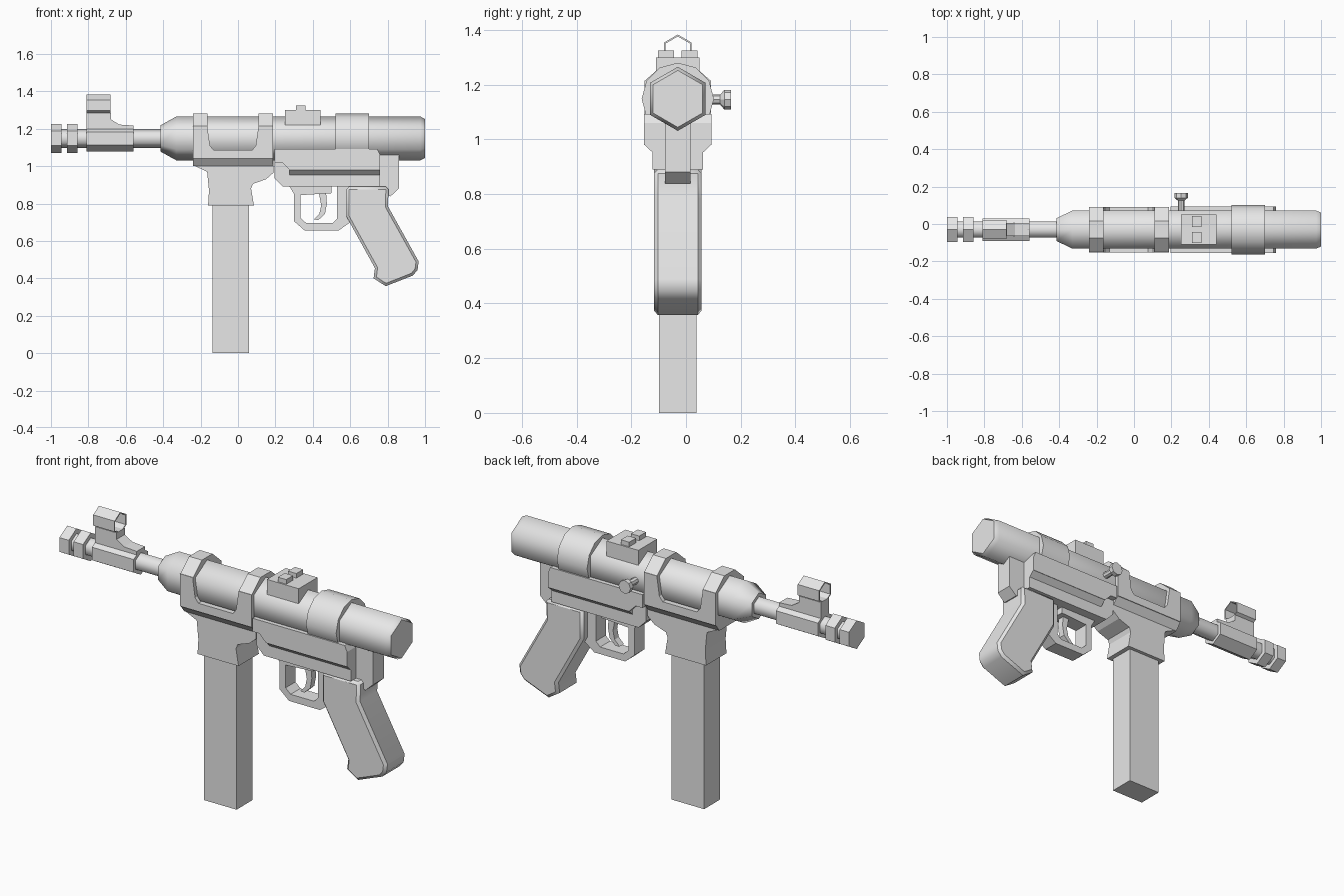
import bpy, bmesh, math

cube = bpy.data.objects.get("Cube")
if cube:
    bpy.data.objects.remove(cube, do_unlink=True)

MID = -0.03    # side-to-side symmetry plane
AXIS = 1.148   # height of the barrel axis

metal = bpy.data.materials.new("plain_grey")
metal.use_nodes = True
metal.diffuse_color = (0.8, 0.8, 0.8, 1)
metal.node_tree.nodes["Principled BSDF"].inputs["Base Color"].default_value = (0.8, 0.8, 0.8, 1)


def loft(name, rings, smooth=None, closed=False):
    """Join rings of equal point count into a skin, capped unless closed."""
    bm = bmesh.new()
    rows = [[bm.verts.new(p) for p in ring] for ring in rings]
    pairs = list(zip(rows, rows[1:])) + ([(rows[-1], rows[0])] if closed else [])
    for a, b in pairs:
        for i in range(len(a)):
            j = (i + 1) % len(a)
            bm.faces.new((a[i], a[j], b[j], b[i]))
    if not closed:
        bm.faces.new(rows[0])
        bm.faces.new(rows[-1])
    bmesh.ops.recalc_face_normals(bm, faces=bm.faces)
    mesh = bpy.data.meshes.new(name)
    bm.to_mesh(mesh)
    bm.free()
    mesh.materials.append(metal)
    obj = bpy.data.objects.new(name, mesh)
    bpy.context.collection.objects.link(obj)
    if smooth:
        bpy.ops.object.select_all(action='DESELECT')
        obj.select_set(True)
        bpy.context.view_layer.objects.active = obj
        bpy.ops.object.shade_smooth_by_angle(angle=math.radians(smooth))
    return obj


def plate(name, outline, half, **kw):
    """Side outline (x, z) extruded evenly across the width."""
    return loft(name, [[(x, MID + s * half, z) for x, z in outline] for s in (-1, 1)], **kw)


def box(name, x0, x1, y0, y1, z0, z1):
    return loft(name, [[(x0, y0, z), (x1, y0, z), (x1, y1, z), (x0, y1, z)] for z in (z0, z1)])


def taper(name, x0, x1, levels):
    """Block along x whose half width changes with height."""
    section = [(-h, z) for h, z in levels] + [(h, z) for h, z in reversed(levels)]
    return loft(name, [[(x, MID + y, z) for y, z in section] for x in (x0, x1)])


def ring(x, r, n=6, zc=AXIS):
    """Regular polygon around the x direction with a corner on top."""
    return [(x, MID + r * math.sin(math.tau * i / n), zc + r * math.cos(math.tau * i / n))
            for i in range(n)]


def turned(name, stations, n=6, smooth=None):
    return loft(name, [ring(x, r, n) for x, r in stations], smooth)


# Receiver tube, barrel and rear collar
turned("receiver_tube", [(-0.415, 0.07), (-0.33, 0.117), (0.975, 0.117), (1.0, 0.104)], smooth=62)
turned("barrel", [(-0.95, 0.05), (-0.35, 0.05)], smooth=62)
turned("rear_collar", [(0.52, 0.132), (0.70, 0.132)], n=12, smooth=40)

# Muzzle rings and front sight
for i, x in enumerate((-1.0, -0.915)):
    turned(f"muzzle_ring_{i + 1}", [(x, 0.077), (x + 0.056, 0.077)])
turned("front_sight_base", [(-0.81, 0.07), (-0.56, 0.07)])
plate("front_sight_post", [(-0.81, 1.16), (-0.56, 1.16), (-0.56, 1.217), (-0.635, 1.222),
                           (-0.68, 1.25), (-0.68, 1.285), (-0.81, 1.285)], 0.035)
loft("front_sight_hood", [ring(x, r, 6, 1.325) for x, r in
                          ((-0.81, 0.058), (-0.682, 0.058), (-0.682, 0.051), (-0.81, 0.051))],
     closed=True)

# Rear sight
box("rear_sight_block", 0.25, 0.44, MID - 0.08, MID + 0.08, 1.215, 1.30)
for side, s in (("right", -1), ("left", 1)):
    y = MID + s * 0.043
    box(f"rear_sight_nub_{side}", 0.31, 0.36, y - 0.029, y + 0.029, 1.29, 1.325)

# Magazine housing: cradle with a scooped side, two bands over the tube, tapered neck
plate("housing_cradle", [(-0.24, 1.04), (0.187, 1.04), (0.187, 1.215), (0.11, 1.215),
                         (0.095, 1.11), (0.075, 1.085), (-0.13, 1.085), (-0.15, 1.11),
                         (-0.165, 1.215), (-0.24, 1.215)], 0.122)
for name, x in (("front_band", -0.24), ("rear_band", 0.11)):
    taper(name, x, x + 0.077, [(0.122, 1.06), (0.122, 1.213), (0.045, 1.28)])
taper("housing_taper", -0.24, 0.187, [(0.087, 1.0), (0.122, 1.045)])
plate("magazine_well", [(-0.16, 0.79), (0.085, 0.79), (0.07, 0.88), (0.08, 0.905), (0.15, 0.93),
                        (0.19, 0.965), (0.19, 1.03), (-0.24, 1.03), (-0.24, 1.005),
                        (-0.165, 0.97), (-0.155, 0.87)], 0.087)
box("magazine", -0.135, 0.06, MID - 0.068, MID + 0.068, 0, 0.82)

# Lower frame: overhanging upper plate above a narrower body
plate("frame_upper", [(0.195, 1.02), (0.235, 1.02), (0.275, 0.98), (0.76, 0.98),
                      (0.76, 1.06), (0.745, 1.092), (0.195, 1.092)], 0.124)
taper("frame_underside", 0.275, 0.76, [(0.09, 0.95), (0.124, 0.982)])
plate("frame_lower", [(0.195, 0.935), (0.24, 0.89), (0.76, 0.89), (0.76, 1.03), (0.195, 1.03)], 0.092)
plate("rear_lug", [(0.70, 1.06), (0.86, 1.06), (0.86, 0.88), (0.815, 0.838),
                   (0.79, 0.85), (0.70, 0.90)], 0.047)

# Grip with softened edges
grip = plate("grip", [(0.58, 0.89), (0.805, 0.89), (0.802, 0.785), (0.966, 0.49), (0.96, 0.445),
                      (0.935, 0.415), (0.79, 0.358), (0.725, 0.40), (0.732, 0.455), (0.58, 0.73)],
             0.087, smooth=50)
bevel = grip.modifiers.new("soft_edges", 'BEVEL')
bevel.width = 0.014
bevel.segments = 1
bevel.limit_method = 'ANGLE'
bevel.angle_limit = math.radians(70)

# Trigger guard and trigger
plate("trigger_guard", [(0.27, 0.90), (0.30, 0.85), (0.30, 0.705), (0.355, 0.657), (0.54, 0.657),
                        (0.60, 0.70), (0.60, 0.90), (0.53, 0.90), (0.53, 0.72), (0.505, 0.695),
                        (0.365, 0.695), (0.335, 0.722), (0.335, 0.845), (0.50, 0.855),
                        (0.50, 0.90)], 0.042)
plate("trigger", [(0.43, 0.87), (0.445, 0.79), (0.435, 0.745), (0.405, 0.715), (0.43, 0.712),
                  (0.465, 0.745), (0.475, 0.80), (0.47, 0.87)], 0.018)

# Charging handle on the left side
loft("charging_handle",
     [[(0.252 + r * math.cos(math.tau * i / 8), y, 1.145 + r * math.sin(math.tau * i / 8))
       for i in range(8)]
      for y, r in ((0.03, 0.018), (0.125, 0.018), (0.14, 0.036), (0.165, 0.036))])
